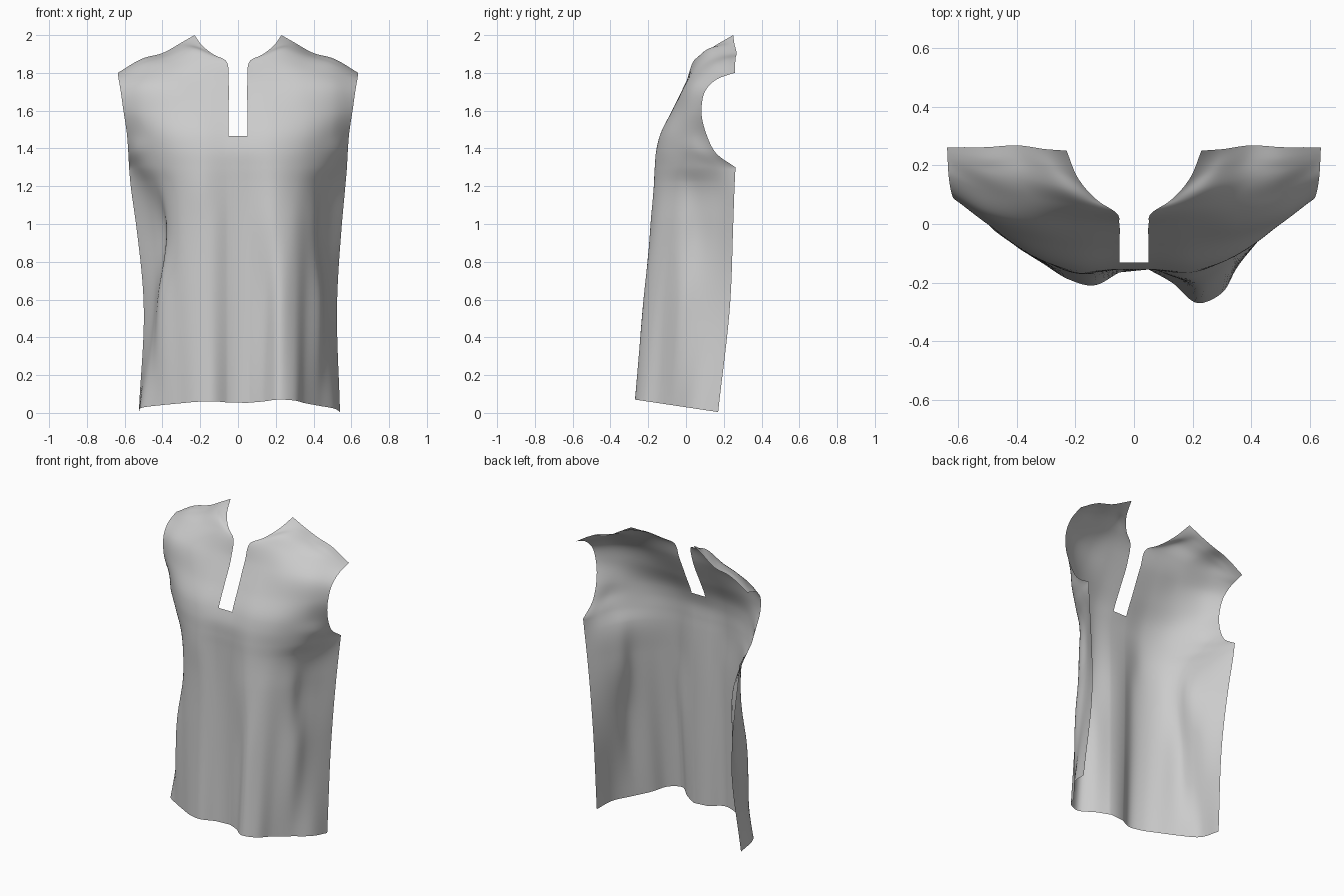
import bpy
from mathutils import Vector

if "Cube" in bpy.data.objects:
    bpy.data.objects.remove(bpy.data.objects["Cube"])

N = 44          # samples across each half
K = 8           # steps between control rows
CORNER = 4      # control row where the armhole meets the side seam


def knots(p):
    t = [0.0]
    for a, b in zip(p, p[1:]):
        t.append(t[-1] + max((b - a).length, 1e-5))
    return t


def spline(p, t, ts):
    """Smooth curve through points p with knots t, evaluated at ts."""
    s = [(p[i + 1] - p[i]) / (t[i + 1] - t[i]) for i in range(len(p) - 1)]
    m = [s[0]]
    for i in range(1, len(s)):
        h0, h1 = t[i] - t[i - 1], t[i + 1] - t[i]
        m.append((s[i - 1] * h1 + s[i] * h0) / (h0 + h1))
    m.append(s[-1])
    out, i = [], 0
    for v in ts:
        while i < len(s) - 1 and v > t[i + 1]:
            i += 1
        h = t[i + 1] - t[i]
        u = (v - t[i]) / h
        out.append(p[i] * (2*u**3 - 3*u*u + 1) + m[i] * (h * (u**3 - 2*u*u + u))
                   + p[i + 1] * (3*u*u - 2*u**3) + m[i + 1] * (h * (u**3 - u*u)))
    return out


def row(pts):
    """Sample a row; mid-length rows keep their columns vertical near the centre."""
    p = [Vector(q) for q in pts]
    t = knots(p)
    full = t[-1]
    base = .74 if .55 < full < .95 else full
    us = [i / (N - 1) for i in range(N)]
    return spline(p, t, [base * u + (full - base) * u**3 for u in us])


def steps(p):
    t = knots(p)
    ts = [t[i] + (t[i + 1] - t[i]) * k / K for i in range(len(t) - 1) for k in range(K)]
    return spline(p, t, ts + [t[-1]])


def column(p, w):
    """Smooth column; w blends in a sharp corner under the armhole."""
    sharp = steps(p[:CORNER + 1])[:-1] + steps(p[CORNER:])
    return [a.lerp(b, w) for a, b in zip(steps(p), sharp)]


def flat(z, pts, slope=0.0):
    return [(x, y, z - slope * y) for x, y in pts]


# draped folds below the chest, centre to side seam (x is distance from centre)
right_low = [
    flat(.03, [(.05, -.155), (.13, -.2), (.22, -.27), (.3, -.235), (.35, -.15),
               (.43, -.05), (.51, .05), (.54, .17)], .15),
    flat(.6, [(.05, -.15), (.14, -.18), (.22, -.225), (.3, -.185), (.36, -.11),
              (.44, -.02), (.46, .07), (.525, .235)]),
    flat(1.0, [(.05, -.15), (.2, -.187), (.29, -.155), (.36, -.09), (.41, -.02),
               (.43, .06), (.48, .15), (.55, .25)])]
left_low = [
    flat(.03, [(.05, -.165), (.14, -.21), (.22, -.19), (.31, -.135), (.41, -.07),
               (.505, .01), (.525, .17)], .15),
    flat(.6, [(.05, -.155), (.14, -.185), (.24, -.165), (.33, -.115), (.415, -.05),
              (.43, .04), (.44, .1), (.5, .235)]),
    flat(1.0, [(.05, -.15), (.14, -.172), (.25, -.15), (.33, -.1), (.375, -.03),
               (.385, .05), (.45, .15), (.54, .25)])]
# chest and armhole rows, same on both sides
chest = [
    flat(1.22, [(.05, -.153), (.2, -.167), (.31, -.122), (.4, -.04), (.455, .05),
                (.51, .155), (.57, .258)]),
    flat(1.3, [(.05, -.155), (.2, -.163), (.32, -.12), (.425, -.04), (.495, .05),
               (.54, .15), (.577, .262)]),
    [(.05, -.152, 1.39), (.2, -.155, 1.39), (.33, -.117, 1.39), (.45, -.035, 1.39), (.53, .05, 1.388), (.581, .155, 1.38)],
    [(.05, -.132, 1.465), (.2, -.138, 1.465), (.35, -.1, 1.465), (.49, -.005, 1.47), (.588, .108, 1.475)],
    [(.05, -.07, 1.6), (.2, -.073, 1.6), (.38, -.045, 1.6), (.5, .004, 1.6), (.608, .082, 1.61)]]
# neckline and shoulder rows
shoulder = [
    [(.05, 0, 1.75), (.2, 0, 1.75), (.35, .005, 1.745), (.5, .04, 1.735), (.622, .105, 1.71)],
    [(.065, .042, 1.865), (.2, .062, 1.87), (.35, .08, 1.835), (.5, .105, 1.8), (.632, .165, 1.767)],
    [(.12, .077, 1.892), (.23, .115, 1.925), (.38, .15, 1.878), (.5, .17, 1.85), (.635, .215, 1.787)],
    [(.19, .155, 1.945), (.28, .19, 1.945), (.39, .21, 1.895), (.5, .22, 1.87), (.636, .24, 1.795)],
    [(.23, .25, 2.0), (.3, .255, 1.96), (.4, .268, 1.905), (.5, .262, 1.878), (.637, .26, 1.8)]]


def half(rows, sign):
    grid = [row(r) for r in rows]
    cols = [column([g[i] for g in grid], (i / (N - 1)) ** 5) for i in range(N)]
    return [[(sign * c[j].x, c[j].y, c[j].z) for c in cols] for j in range(len(cols[0]))]


left = half(left_low + chest + shoulder, -1)
right = half(right_low + chest + shoulder, 1)
verts = [v for a, b in zip(left, right) for v in a[::-1] + b]
W = 2 * N
slit_row = 6 * K        # the neck slit is open above this row
faces = []
for j in range(len(left) - 1):
    for i in range(W - 1):
        if i == N - 1 and j >= slit_row:
            continue
        a = j * W + i
        faces.append((a, a + 1, a + W + 1, a + W))

# garment front panel
mesh = bpy.data.meshes.new("garment_front_panel")
mesh.from_pydata(verts, [], faces)
mesh.update()
panel = bpy.data.objects.new("garment_front_panel", mesh)
bpy.context.collection.objects.link(panel)
for p in mesh.polygons:
    p.use_smooth = True
